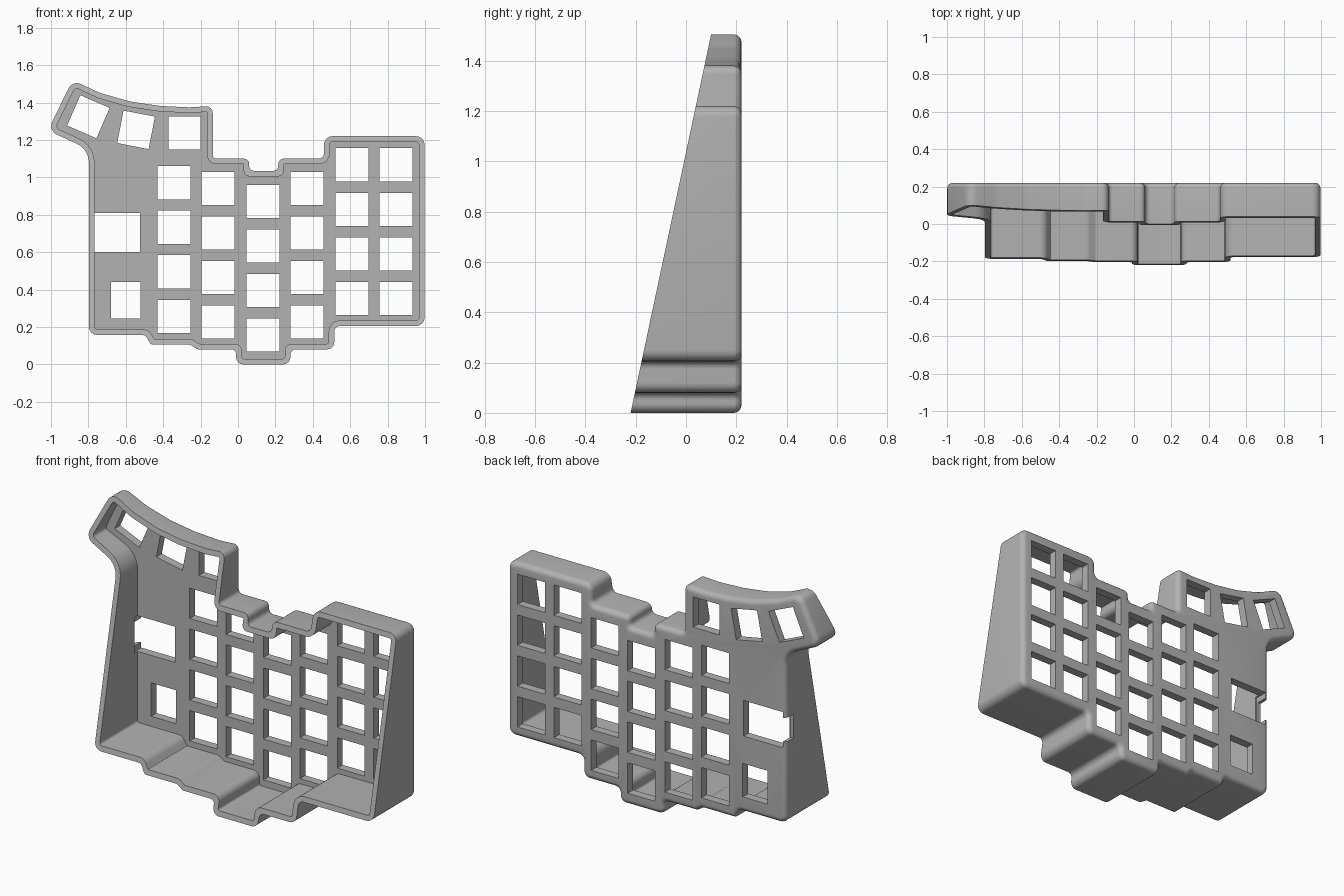
import bpy, bmesh, math
from mathutils import Vector, Matrix

if "Cube" in bpy.data.objects:
    bpy.data.objects.remove(bpy.data.objects["Cube"])

BACK, WALL, PLATE, FILLET = 0.22, 0.03, 0.05, 0.03
SEGS = 6

# Case outline, counter-clockwise: x, z, corner radius
OUTLINE = [
    (-0.01, 0.0, .04), (0.28, 0.0, .04), (0.28, 0.08, .03), (0.515, 0.08, .04),
    (0.515, 0.205, .03), (0.997, 0.205, .045), (0.997, 1.22, .045), (0.46, 1.22, .045),
    (0.46, 1.10, .03), (0.215, 1.10, .03), (0.215, 1.035, .025), (0.06, 1.035, .025),
    (0.06, 1.10, .03), (-0.135, 1.10, .02), (-0.135, 1.382, .035), (-0.26, 1.374, .3),
    (-0.42, 1.382, .3), (-0.58, 1.406, .3), (-0.74, 1.452, .3), (-0.885, 1.52, .05),
    (-1.016, 1.25, .05), (-0.797, 1.15, .11), (-0.797, 0.157, .045), (-0.495, 0.157, .03),
    (-0.465, 0.105, .02), (-0.255, 0.105, .02), (-0.215, 0.08, .02), (-0.01, 0.08, .025),
]


def outline(inset):
    """Rounded outline moved inwards, always with the same point count."""
    pts = [Vector(p[:2]) for p in OUTLINE]
    n = len(pts)
    dirs = [(pts[(i + 1) % n] - pts[i]).normalized() for i in range(n)]
    corners = []
    for i in range(n):
        a, b = dirs[i - 1], dirs[i]
        na, nb = Vector((-a.y, a.x)), Vector((-b.y, b.x))
        corners.append(pts[i] + (na + nb) * inset / (1 + na.dot(nb)))
    loop = []
    for i in range(n):
        c, a, b = corners[i], dirs[i - 1], dirs[i]
        turn = math.atan2(a.cross(b), a.dot(b))
        r = OUTLINE[i][2] + (-inset if turn > 0 else inset)
        room = min((c - corners[i - 1]).length, (corners[(i + 1) % n] - c).length)
        t = min(max(r, 0.002) * math.tan(abs(turn) / 2), room * 0.48)
        r = t / math.tan(abs(turn) / 2)
        side = math.copysign(1, turn)
        start = c - a * t
        centre = start + Vector((-a.y, a.x)) * r * side
        for k in range(SEGS + 1):
            loop.append(centre + Matrix.Rotation(turn * k / SEGS, 2) @ (start - centre))
    return loop


def front_y(z):
    return -0.22 + 0.2126 * z


# Hollow wedge shell: floor, inner wall, sloped rim, outer wall, rounded back edge
bm = bmesh.new()


def ring(inset, y=None):
    return [bm.verts.new((p.x, front_y(p.y) if y is None else y, p.y)) for p in outline(inset)]


rings = [ring(WALL, BACK - PLATE), ring(WALL), ring(0)]
for k in range(6):
    a = math.pi / 2 * k / 5
    rings.append(ring(FILLET * (1 - math.cos(a)), BACK - FILLET * (1 - math.sin(a))))
for r0, r1 in zip(rings, rings[1:]):
    for i in range(len(r0)):
        j = (i + 1) % len(r0)
        bm.faces.new((r0[i], r0[j], r1[j], r1[i]))
bm.faces.new(rings[0])
bm.faces.new(rings[-1])
bmesh.ops.recalc_face_normals(bm, faces=bm.faces)
mesh = bpy.data.meshes.new("keyboard_case")
bm.to_mesh(mesh)
bm.free()
case = bpy.data.objects.new("keyboard_case", mesh)
bpy.context.collection.objects.link(case)


def cutter(name, boxes):
    """Boxes given as x, z, width, height, tilt, y start, y end."""
    bm = bmesh.new()
    for x, z, w, h, tilt, y0, y1 in boxes:
        m = (Matrix.Translation((x, (y0 + y1) / 2, z))
             @ Matrix.Rotation(math.radians(tilt), 4, 'Y')
             @ Matrix.Diagonal((w, y1 - y0, h, 1)))
        bmesh.ops.create_cube(bm, size=1, matrix=m)
    me = bpy.data.meshes.new(name)
    bm.to_mesh(me)
    bm.free()
    ob = bpy.data.objects.new(name, me)
    bpy.context.collection.objects.link(ob)
    ob.hide_render = True
    return ob


# Key openings: staggered columns, then the tilted thumb keys
KEY, PITCH, Y0, Y1 = 0.177, 0.238, 0.14, 0.3
columns = [(-0.342, 0.257), (-0.107, 0.227), (0.134, 0.157),
           (0.369, 0.227), (0.61, 0.353), (0.845, 0.353)]
holes = [(x, z + PITCH * row, KEY, KEY, 0, Y0, Y1) for x, z in columns for row in range(4)]
holes += [(x, z, KEY - .006, KEY, tilt, Y0, Y1) for x, z, tilt in
          ((-0.286, 1.238, 0), (-0.545, 1.254, 11), (-0.80, 1.324, 23.5))]
# Small opening and display window
holes += [(-0.6, 0.343, 0.16, 0.195, 0, Y0, Y1), (-0.651, 0.705, 0.252, 0.208, 0, Y0, Y1)]
# Notch through the side wall beside the window
notch = [(-0.8, 0.705, 0.16, 0.14, 0, 0.15, Y1)]

bpy.context.view_layer.objects.active = case
case.select_set(True)
for name, boxes in (("opening_cutter", holes), ("notch_cutter", notch)):
    tool = cutter(name, boxes)
    mod = case.modifiers.new(name, 'BOOLEAN')
    mod.operation, mod.solver, mod.object = 'DIFFERENCE', 'EXACT', tool
    bpy.ops.object.modifier_apply(modifier=name)
    bpy.data.objects.remove(tool)

# Grey plastic
mat = bpy.data.materials.new("grey_plastic")
mat.use_nodes = True
grey = (0.45, 0.45, 0.45, 1)
mat.diffuse_color = grey
mat.node_tree.nodes["Principled BSDF"].inputs["Base Color"].default_value = grey
case.data.materials.clear()
case.data.materials.append(mat)
bpy.ops.object.shade_smooth_by_angle(angle=math.radians(35))
